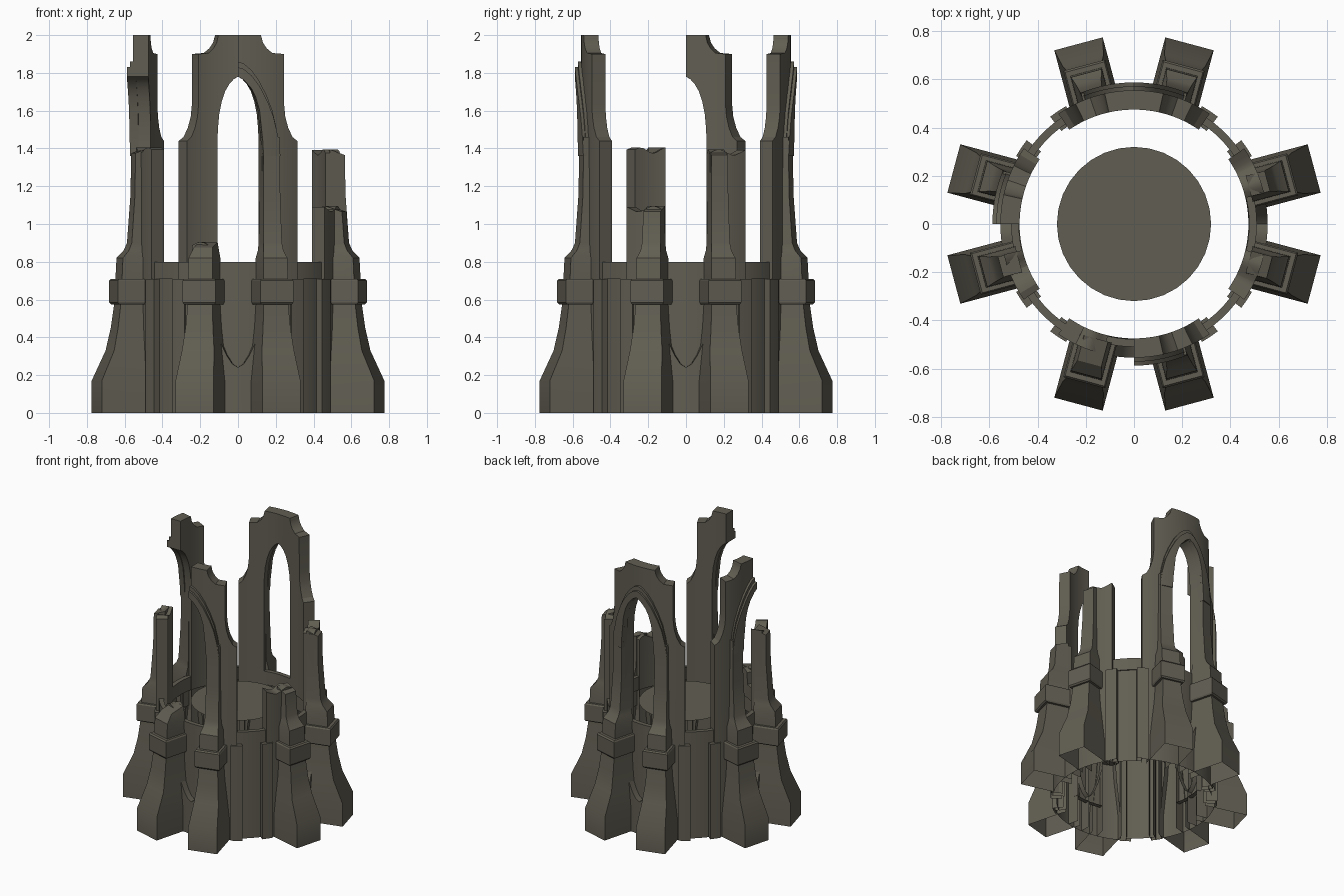
import bpy, bmesh, math
from mathutils import Vector

if "Cube" in bpy.data.objects:
    bpy.data.objects.remove(bpy.data.objects["Cube"])

stone = bpy.data.materials.new("olive_grey_stone")
stone.diffuse_color = (0.12, 0.112, 0.085, 1)
stone.use_nodes = True
stone.node_tree.nodes["Principled BSDF"].inputs["Base Color"].default_value = stone.diffuse_color


def interp(table, u):
    for (a, za), (b, zb) in zip(table, table[1:]):
        if u <= b:
            return za + (zb - za) * max(0, u - a) / (b - a)
    return table[-1][1]


def finish(bm, name, hollow=False):
    bmesh.ops.recalc_face_normals(bm, faces=bm.faces)
    if hollow:
        # the lower storey is an open shell: drop its inward and downward faces
        bmesh.ops.bisect_plane(bm, geom=bm.verts[:] + bm.edges[:] + bm.faces[:],
                               plane_co=(0, 0, .7), plane_no=(0, 0, 1))
        bm.normal_update()
        doomed = []
        for f in bm.faces:
            c = f.calc_center_median()
            out = Vector((c.x, c.y, 0)).normalized()
            if c.z < .7 and (f.normal.dot(out) < -.5 or (f.normal.z < -.9 and c.z < .02)):
                doomed.append(f)
        bmesh.ops.delete(bm, geom=doomed, context='FACES')
    me = bpy.data.meshes.new(name)
    bm.to_mesh(me)
    bm.free()
    ob = bpy.data.objects.new(name, me)
    bpy.context.collection.objects.link(ob)
    me.materials.append(stone)
    bpy.context.view_layer.objects.active = ob
    ob.select_set(True)
    bpy.ops.object.shade_smooth_by_angle(angle=math.radians(25))
    ob.select_set(False)
    return ob


def loft(bm, rings, bottom=True):
    """Skin a row of four-cornered rings."""
    vs = [[bm.verts.new(p) for p in ring] for ring in rings]
    for a, b in zip(vs, vs[1:]):
        for i in range(4):
            j = (i + 1) % 4
            bm.faces.new((a[i], a[j], b[j], b[i]))
    if bottom:
        bm.faces.new(vs[0])
    bm.faces.new(vs[-1])


def polar(r, a, z, k, s):
    """Angle a is measured from the middle of side k, mirrored by s."""
    t = s * a + k * math.pi / 2
    return (r * math.sin(t), -r * math.cos(t), z)


def strip(bm, angles, los, his, r0, r1, k, s):
    loft(bm, [[polar(r0, a, l, k, s), polar(r1, a, l, k, s),
               polar(r1, a, h, k, s), polar(r0, a, h, k, s)]
              for a, l, h in zip(angles, los, his)])


def wall(bm, us, lo, hi, r0, r1, k, s, ref=0.548):
    strip(bm, [math.asin(u / ref) for u in us], [lo(u) for u in us],
          [hi(u) for u in us], r0, r1, k, s)


# Outline curves of half a window bay: (distance from middle, height)
SILL = [(0, .24), (.03, .26), (.06, .305), (.09, .37), (.115, .46), (.125, .55)]
ARCH = [(0, 1.78), (.022, 1.77), (.05, 1.745), (.077, 1.705), (.099, 1.65),
        (.115, 1.58), (.123, 1.5), (.125, 1.44)]
TOP = [(0, 2.0), (.12, 2.0), (.13, 1.96), (.15, 1.93), (.18, 1.905), (.24, 1.9),
       (.2402, 1.64), (.247, 1.57), (.262, 1.51), (.285, 1.46), (.31, 1.44)]
MOULD = [(0, 1.86), (.03, 1.85), (.07, 1.815), (.11, 1.76), (.15, 1.68),
         (.18, 1.6), (.2, 1.51), (.215, 1.4)]
U_IN = [u for u, z in ARCH]
U_OUT = [.125, .13, .15, .165, .18, .2, .22, .24, .2402, .247, .262, .285, .31]

# Buttress profile: height, outer radius, half width
FOOT = [(0, .782, .104), (.17, .782, .104), (.33, .71, .088), (.45, .685, .075), (.6, .665, .066)]
COLLAR = [(.575, .682, .084), (.585, .69, .09), (.70, .69, .09), (.71, .682, .084)]
SHAFT = [(.7, .662, .068), (.82, .656, .066), (.86, .62, .054), (.9, .603, .05),
         (1.15, .585, .046), (1.46, .58, .043)]


def section(z, r, hw, k, s, tilt=0, rin=.5):
    t = math.radians(15)
    rad = Vector((math.sin(t), -math.cos(t), 0))
    tan = Vector((math.cos(t), math.sin(t), 0))
    ring = []
    for rr, w, dz in ((rin, -hw, tilt), (r, -hw, -tilt), (r, hw, -tilt), (rin, hw, tilt)):
        p = rad * rr + tan * (w + .029)
        a = math.atan2(p.x, -p.y)
        ring.append(polar(p.length, a, z + dz, k, s))
    return ring


# Height at which each half bay is broken off (9 means it stands whole)
BREAK = {(0, 1): 9, (0, -1): .89, (1, 1): 1.38, (1, -1): 1.08,
         (2, 1): 9, (2, -1): 9, (3, 1): 1.39, (3, -1): 9}

for (k, s), brk in BREAK.items():
    whole = brk > 5
    tag = f"{k}_{'right' if s > 0 else 'left'}"

    def top(u):
        if whole:
            return interp(TOP, u)
        if brk < 1 and u > .24:
            return .8
        return min(interp(TOP, u), brk + .015 * math.sin(u * 40 + k))

    # curved wall with jamb, pointed sill and pointed arch
    bm = bmesh.new()
    wall(bm, U_OUT, lambda u: 0, top, .475, .555, k, s)
    wall(bm, [u for u, z in SILL], lambda u: 0, lambda u: interp(SILL, u), .475, .555, k, s)
    if whole:
        us = sorted(set(U_IN + [.12]))
        wall(bm, us, lambda u: interp(ARCH, u), top, .475, .555, k, s)
    finish(bm, "bay_wall_" + tag, hollow=True)

    # deep infill below the window
    bm = bmesh.new()
    wall(bm, [0, .04, .08, .127], lambda u: .2, lambda u: .8, .478, .51, k, s)
    finish(bm, "window_infill_" + tag, hollow=True)

    # pilaster at the edge of the bay
    bm = bmesh.new()
    angs = [math.radians(d) for d in (30, 34, 38)]
    strip(bm, angs, [0] * 3, [.71] * 3, .49, .565, k, s)
    finish(bm, "pilaster_" + tag, hollow=True)

    # buttress foot, open below
    bm = bmesh.new()
    loft(bm, [section(*f, k, s) for f in FOOT], bottom=False)
    finish(bm, "buttress_foot_" + tag, hollow=True)

    # collar round the buttress
    bm = bmesh.new()
    loft(bm, [section(*f, k, s) for f in COLLAR])
    finish(bm, "buttress_collar_" + tag)

    # upper shaft, broken with a slanted top where ruined
    bm = bmesh.new()
    rings = [section(*f, k, s) for f in SHAFT if f[0] < brk - .03]
    if not whole:
        zs = [(z, r) for z, r, w in SHAFT]
        ws = [(z, w) for z, r, w in SHAFT]
        rings.append(section(brk, interp(zs, brk), interp(ws, brk), k, s, .015))
    loft(bm, rings)
    finish(bm, "buttress_shaft_" + tag)

    # raised moulding over the arch
    if whole:
        bm = bmesh.new()
        us = sorted(set([u for u, z in MOULD] + [.09, .126, .13]))
        for grow, r1 in ((0, .572), (-.03, .588)):
            wall(bm, us, lambda u: interp(ARCH, u) if u < .128 else 1.36,
                 lambda u: interp(MOULD, u) + grow, .54, r1, k, s, .565)
        finish(bm, "arch_moulding_" + tag)

# thin wall and coping between the bays
for k in range(4):
    angs = [math.radians(d) for d in (34, 38, 42, 45, 48, 52, 56)]
    bm = bmesh.new()
    strip(bm, angs, [0] * 7, [.8] * 7, .505, .527, k, 1)
    finish(bm, f"thin_wall_{k}", hollow=True)
    bm = bmesh.new()
    strip(bm, angs, [.71] * 7, [.8] * 7, .503, .535, k, 1)
    finish(bm, f"coping_{k}")

# round floor plate
bm = bmesh.new()
bmesh.ops.create_circle(bm, cap_ends=True, segments=32, radius=.32)
bmesh.ops.translate(bm, verts=bm.verts, vec=(0, 0, .785))
floor = finish(bm, "floor_disc")
